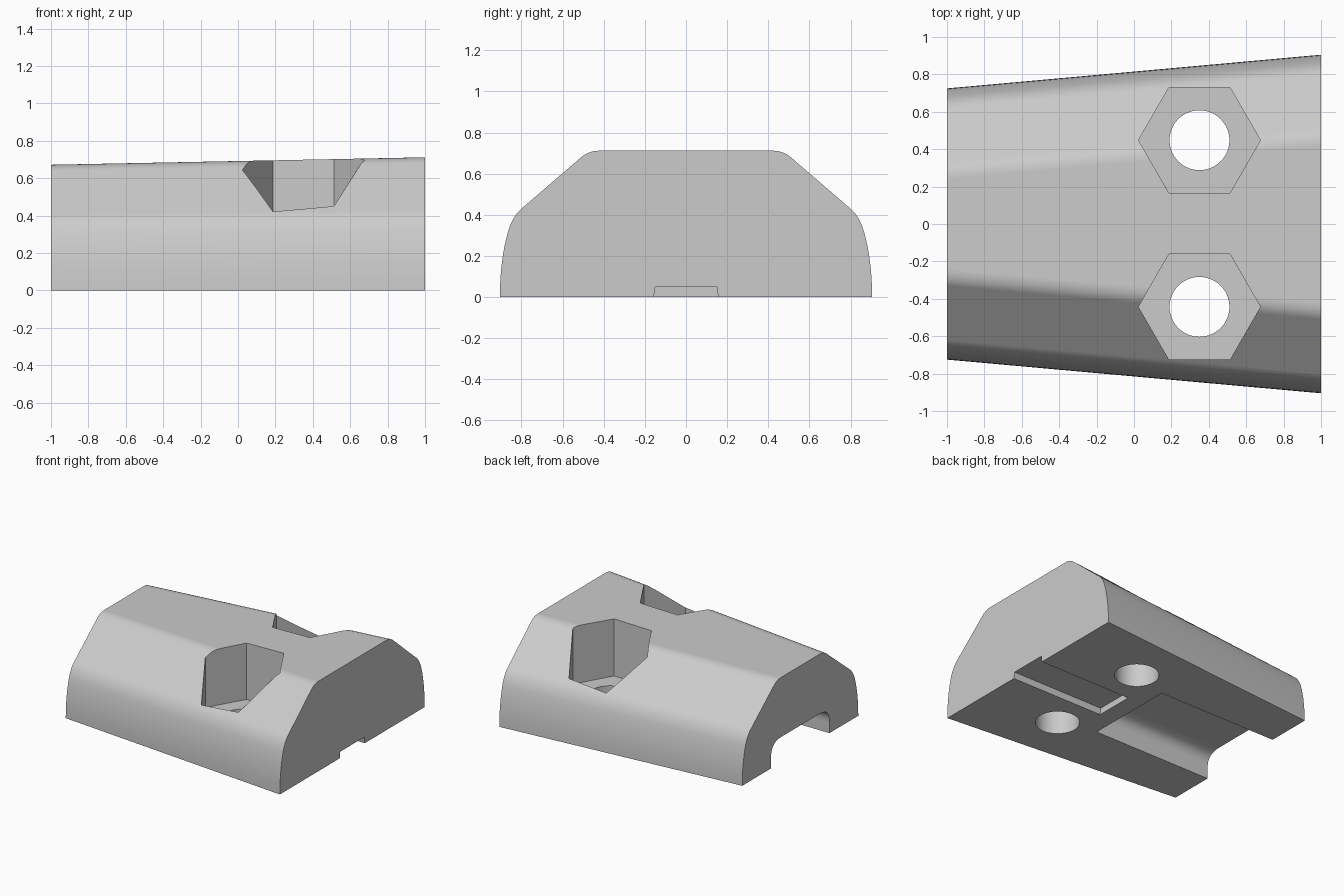
import bpy, math
from mathutils import Vector

if "Cube" in bpy.data.objects:
    bpy.data.objects.remove(bpy.data.objects["Cube"], do_unlink=True)

grey = bpy.data.materials.new("light grey")
grey.use_nodes = True
grey.diffuse_color = (0.6, 0.6, 0.6, 1)
grey.node_tree.nodes["Principled BSDF"].inputs["Base Color"].default_value = (0.6, 0.6, 0.6, 1)


def bend(a, c, b, n=8):
    """Points of a soft corner from a to b, pulled towards c."""
    a, c, b = Vector(a), Vector(c), Vector(b)
    return [(1 - t) ** 2 * a + 2 * t * (1 - t) * c + t * t * b
            for t in (i / n for i in range(n + 1))]


def mirrored(half):
    """Closed outline from its +y half, listed bottom to top."""
    return [(p[0], p[1]) for p in half] + [(-p[0], p[1]) for p in reversed(half)]


def loft(name, ends):
    """Solid between two outlines of (x, outline of y and z)."""
    n = len(ends[0][1])
    verts = [(x, y, z) for x, outline in ends for y, z in outline]
    faces = [(i, (i + 1) % n, (i + 1) % n + n, i + n) for i in range(n)]
    faces = [f[::-1] for f in faces] + [tuple(range(n)), tuple(reversed(range(n, 2 * n)))]
    mesh = bpy.data.meshes.new(name)
    mesh.from_pydata(verts, [], faces)
    mesh.materials.append(grey)
    obj = bpy.data.objects.new(name, mesh)
    bpy.context.collection.objects.link(obj)
    # Make the shell face outwards
    bpy.context.view_layer.objects.active = obj
    bpy.ops.object.select_all(action="DESELECT")
    obj.select_set(True)
    bpy.ops.object.mode_set(mode="EDIT")
    bpy.ops.mesh.select_all(action="SELECT")
    bpy.ops.mesh.normals_make_consistent(inside=False)
    bpy.ops.object.mode_set(mode="OBJECT")
    return obj


def prism(name, sides, radius, x, y, bottom, top):
    bpy.ops.mesh.primitive_cylinder_add(vertices=sides, radius=radius, depth=top - bottom,
                                        location=(x, y, (bottom + top) / 2))
    obj = bpy.context.object
    obj.name = name
    if sides == 6:  # corners point along x
        obj.rotation_euler.z = math.pi / 6
    obj.data.materials.append(grey)
    return obj


# Tapered body: gently bowed flanks, sloped shoulders, flat top
half = (bend((0.905, 0), (0.905, 0.18), (0.865, 0.32))
        + bend((0.865, 0.32), (0.843, 0.393), (0.80, 0.43))[1:]
        + bend((0.51, 0.68), (0.473, 0.712), (0.42, 0.712)))
narrow = [(y - 0.18, z * 0.944) for y, z in half]
body = loft("clamp_body", [(-1, mirrored(narrow)), (1, mirrored(half))])

# Wide rounded channel under the narrow end
channel = [(0.365, -0.1), (0.365, 0.08)] + bend((0.365, 0.09), (0.365, 0.2), (0.24, 0.2))
cutters = [loft("channel_cutter", [(-1.2, mirrored(channel)), (0.045, mirrored(channel))])]

# Shallow keyway under the wide end
key = [(0.157, -0.05), (0.157, 0), (0.15, 0.05)]
cutters.append(loft("keyway_cutter", [(0.188, mirrored(key)), (1.2, mirrored(key))]))

# Hexagonal nut pockets and bolt holes
for y in (-0.443, 0.448):
    cutters.append(prism("nut_pocket_cutter", 6, 0.326, 0.35, y, 0.25, 1))
    cutters.append(prism("bolt_hole_cutter", 64, 0.16, 0.35, y, -0.2, 0.5))

bpy.ops.object.select_all(action="DESELECT")
body.select_set(True)
bpy.context.view_layer.objects.active = body
for cutter in cutters:
    cutter.hide_render = True
    cut = body.modifiers.new("cut", "BOOLEAN")
    cut.operation = "DIFFERENCE"
    cut.solver = "EXACT"
    cut.object = cutter
    bpy.ops.object.modifier_apply(modifier=cut.name)
    bpy.data.objects.remove(cutter, do_unlink=True)

bpy.ops.object.shade_smooth_by_angle(angle=math.radians(30))
normals = body.modifiers.new("even_normals", "WEIGHTED_NORMAL")
normals.keep_sharp = True
